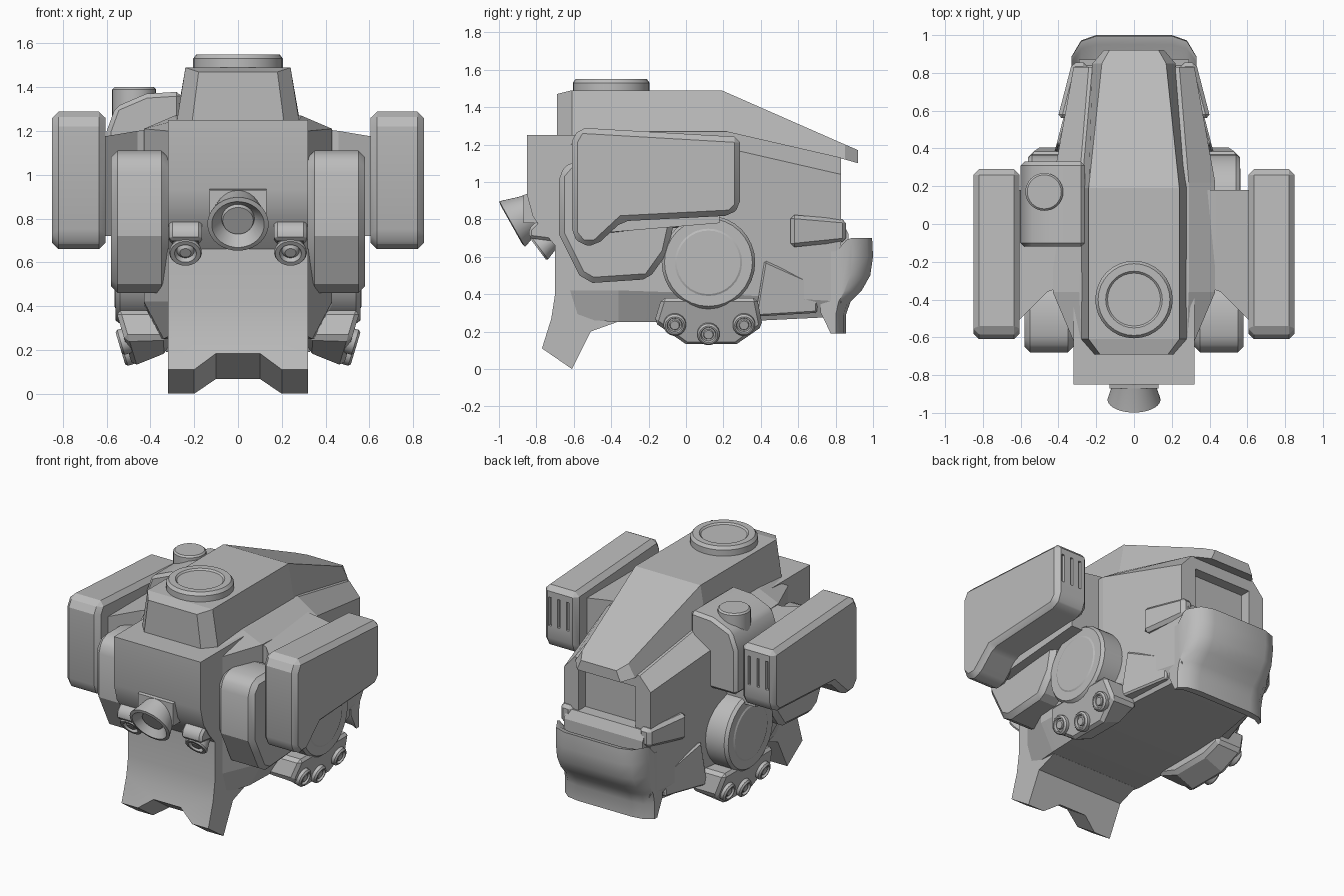
import bpy, bmesh, math
from mathutils import Vector

old = bpy.data.objects.get("Cube")
if old:
    bpy.data.objects.remove(old)

grey = bpy.data.materials.new("plain grey")
grey.use_nodes = True
grey.diffuse_color = (0.5, 0.5, 0.5, 1)
grey.node_tree.nodes["Principled BSDF"].inputs["Base Color"].default_value = (0.5, 0.5, 0.5, 1)


def apply(obj, kind, **settings):
    mod = obj.modifiers.new(kind.title(), kind)
    for key, value in settings.items():
        setattr(mod, key, value)
    bpy.context.view_layer.objects.active = obj
    bpy.ops.object.modifier_apply(modifier=mod.name)


def loft(name, rings, bevel=0, cutters=(), mirror=False, smooth=25):
    """Skin a list of equal-length point rings into a closed solid."""
    bm = bmesh.new()
    rows = [[bm.verts.new(p) for p in ring] for ring in rings]
    n = len(rows[0])
    for a, b in zip(rows, rows[1:]):
        for i in range(n):
            bm.faces.new((a[i], a[(i + 1) % n], b[(i + 1) % n], b[i]))
    bm.faces.new(rows[0])
    bm.faces.new(rows[-1])
    bmesh.ops.recalc_face_normals(bm, faces=bm.faces)
    mesh = bpy.data.meshes.new(name)
    bm.to_mesh(mesh)
    bm.free()
    mesh.materials.append(grey)
    obj = bpy.data.objects.new(name, mesh)
    bpy.context.collection.objects.link(obj)
    bpy.ops.object.select_all(action="DESELECT")
    obj.select_set(True)
    bpy.context.view_layer.objects.active = obj
    if bevel:
        apply(obj, "BEVEL", width=bevel, segments=1, limit_method="ANGLE", angle_limit=0.6)
    for cutter in cutters:
        apply(obj, "BOOLEAN", operation="DIFFERENCE", object=cutter, solver="EXACT")
        bpy.data.objects.remove(cutter)
    if mirror:
        apply(obj, "MIRROR", use_clip=False, use_mirror_merge=False)
    bpy.ops.object.select_all(action="DESELECT")
    obj.select_set(True)
    bpy.context.view_layer.objects.active = obj
    bpy.ops.object.shade_smooth_by_angle(angle=math.radians(smooth))
    return obj


def side_ring(x, outline):
    return [(x, y, z) for y, z in outline]


def box(name, x, y, z):
    outline = [(y[0], z[0]), (y[1], z[0]), (y[1], z[1]), (y[0], z[1])]
    return loft(name, [side_ring(v, outline) for v in x])


def lathe(name, origin, axis, profile, mirror=False, sides=32):
    """Spin (radius, height) pairs around an axis."""
    axis = Vector(axis).normalized()
    u = axis.orthogonal().normalized()
    v = axis.cross(u)
    turns = [math.tau * i / sides for i in range(sides)]
    rings = [[Vector(origin) + axis * h + (u * math.cos(t) + v * math.sin(t)) * r
              for t in turns] for r, h in profile]
    return loft(name, rings, mirror=mirror)


# Main hull: eight-sided sections running front to back
def hull_section(y, w_top, w, w_low, top, shoulder, low, bottom):
    half = [(w_low, bottom), (w, low), (w, shoulder), (w_top, top)]
    return [(x, y, z) for x, z in half] + [(-x, y, z) for x, z in reversed(half)]


window = box("window_cutter", (-0.21, 0.21), (0.76, 0.95), (0.78, 1.05))
loft("hull", [
    hull_section(-0.62, 0.28, 0.32, 0.30, 1.25, 1.20, 0.42, 0.27),
    hull_section(-0.36, 0.29, 0.43, 0.34, 1.27, 1.21, 0.42, 0.25),
    hull_section(0.22, 0.29, 0.43, 0.36, 1.27, 1.18, 0.40, 0.25),
    hull_section(0.83, 0.24, 0.32, 0.28, 1.13, 1.04, 0.36, 0.28),
], cutters=[window], smooth=10)

# Hood with sloping tail
loft("hood", [[(-wb, y, zb), (wb, y, zb), (wt, y, zt), (-wt, y, zt)]
              for y, wb, wt, zb, zt in (
    (-0.69, 0.21, 0.18, 1.24, 1.47), (-0.61, 0.28, 0.24, 1.24, 1.49),
    (0.19, 0.28, 0.24, 1.26, 1.49), (0.85, 0.22, 0.17, 1.12, 1.20),
    (0.92, 0.16, 0.13, 1.10, 1.17))], smooth=10)
lathe("top_hatch", (0, -0.4, 1.45), (0, 0, 1),
      [(0.205, 0), (0.205, 0.08), (0.19, 0.1), (0.15, 0.1), (0.14, 0.09)])

# Face plate with flared chin and notched lower edge
notch = loft("notch_cutter", [
    [(x, -0.77 + 0.16 * t, z - 0.11 * t)
     for x, z in ((-0.3, 0.02), (-0.1, 0.2), (0.1, 0.2), (0.3, 0.02))] for t in (-1, 2)])
plate = [(-0.85, 1.25), (-0.85, 0.93), (-0.82, 0.82), (-0.76, 0.73), (-0.70, 0.66),
         (-0.70, 0.40), (-0.72, 0.27), (-0.77, 0.11), (-0.61, 0.0), (-0.51, 0.2),
         (-0.37, 0.25), (-0.37, 1.25)]
loft("face_plate", [side_ring(x, plate) for x in (-0.32, 0.32)], cutters=[notch], smooth=35)

# Nozzles on the face
down = (0, -0.25, -0.14)
lathe("main_nozzle", (0, -0.93, 0.775), down,
      [(0.09, -0.2), (0.11, -0.1), (0.14, 0), (0.12, 0.005), (0.075, -0.05), (0.07, -0.03)])
loft("nozzle_mount", [[(-0.13, y, 0.78), (0.13, y, 0.78), (0.13, y, z), (-0.13, y, z)]
                      for y, z in ((-0.87, 0.93), (-0.72, 0.96))])
lathe("small_nozzle", (0.24, -0.79, 0.64), (0, -0.8, -0.6),
      [(0.05, -0.1), (0.075, -0.01), (0.07, 0), (0.05, 0), (0.04, -0.02), (0.025, -0.005)],
      mirror=True, sides=24)
nozzle_cap = [(-0.84, 0.70), (-0.84, 0.75), (-0.80, 0.79), (-0.68, 0.79), (-0.68, 0.68)]
loft("nozzle_cap", [side_ring(x, nozzle_cap) for x in (0.165, 0.315)], bevel=0.015, mirror=True)

# Side pods with three rear slots
slots = [box("slot_cutter", (x, x + 0.02), (0.27, 0.4), (0.98, 1.17)) for x in (0.66, 0.725, 0.79)]
pod = [(-0.61, 0.72), (-0.61, 1.22), (-0.57, 1.29), (0.29, 1.24), (0.29, 0.87),
       (0.24, 0.82), (-0.34, 0.79), (-0.48, 0.66), (-0.56, 0.66)]
loft("side_pod", [side_ring(x, pod) for x in (0.605, 0.85)], bevel=0.03, cutters=slots, mirror=True)
loft("pod_arm", [side_ring(x, [(front, 0.72), (front, top), (0.18, top), (0.18, 0.78)])
                 for x, front, top in ((0.38, -0.33, 1.21), (0.46, -0.36, 1.2), (0.64, -0.54, 1.17))],
     mirror=True, smooth=10)

# Cheek guards
cheek = [(-0.68, 0.72), (-0.68, 1.04), (-0.62, 1.11), (-0.38, 1.11), (-0.06, 0.8),
         (-0.1, 0.62), (-0.2, 0.48), (-0.5, 0.46), (-0.57, 0.5)]
loft("cheek_guard", [side_ring(x, cheek) for x in (0.32, 0.58)], bevel=0.03, mirror=True)

# Side drum, lamp housing and three lamps
lathe("side_drum", (0.36, 0.12, 0.57), (1, 0, 0),
      [(0.25, 0), (0.25, 0.18), (0.235, 0.2), (0.18, 0.2), (0.17, 0.205)], mirror=True)
housing = [(-0.17, 0.25), (-0.13, 0.38), (0.38, 0.38), (0.41, 0.23), (0.27, 0.125), (0, 0.125)]
loft("lamp_housing", [
    [(0.32, y, max(z, 0.19)) for y, z in housing],
    [(0.48 + 0.3 * (z - 0.12), y, z) for y, z in housing]], bevel=0.02, mirror=True)
for label, y, z in (("front", -0.06, 0.24), ("middle", 0.12, 0.19), ("rear", 0.31, 0.24)):
    lathe(label + "_lamp", (0.48 + 0.3 * (z - 0.12), y, z), (1, 0, -0.3),
          [(0.06, -0.04), (0.06, 0.02), (0.05, 0.03), (0.042, 0.03), (0.037, 0.015),
           (0.028, 0.015), (0.024, 0.025)], mirror=True, sides=20)

# Rear side vents and lower side panels, following the tapering hull
def tapered(name, outline, out, bevel):
    loft(name, [side_ring(0.25, outline),
                [(out - 0.26 * (y - 0.5), y, z) for y, z in outline]], bevel=bevel, mirror=True)


tapered("rear_vent", [(0.56, 0.65), (0.56, 0.825), (0.855, 0.8), (0.855, 0.68)], 0.42, 0.02)
tapered("lower_panel", [(0.42, 0.58), (0.71, 0.45), (0.70, 0.30), (0.37, 0.28)], 0.39, 0.01)

# Window sill and curved rear bumper
sill = [(0.78, 0.62), (0.78, 0.78), (0.84, 0.78), (0.87, 0.72), (0.87, 0.62)]
loft("window_sill", [side_ring(x, sill) for x in (-0.29, 0.29)])
bumper = [(0.72, 0.30), (0.72, 0.62), (0.86, 0.63), (0.95, 0.69), (0.995, 0.70), (1.0, 0.6),
          (0.985, 0.5), (0.94, 0.42), (0.88, 0.36), (0.855, 0.29), (0.855, 0.19), (0.81, 0.19)]
loft("rear_bumper", [side_ring(x, [(0.72 + (y - 0.72) * depth, z) for y, z in bumper])
                     for x, depth in ((-0.33, 0.6), (-0.28, 0.9), (-0.2, 1),
                                      (0.2, 1), (0.28, 0.9), (0.33, 0.6))], smooth=40)

# Single shoulder box with cap, on the right only
shoulder = [(-0.26, 0.9), (-0.26, 1.38), (-0.42, 1.37), (-0.56, 1.31), (-0.6, 1.2), (-0.6, 0.9)]
loft("shoulder_box", [[(x, y, z) for x, z in shoulder] for y in (-0.12, 0.33)], bevel=0.02)
lathe("shoulder_cap", (-0.475, 0.17, 1.25), (0, 0, 1), [(0.1, 0), (0.1, 0.14), (0.09, 0.15)])
